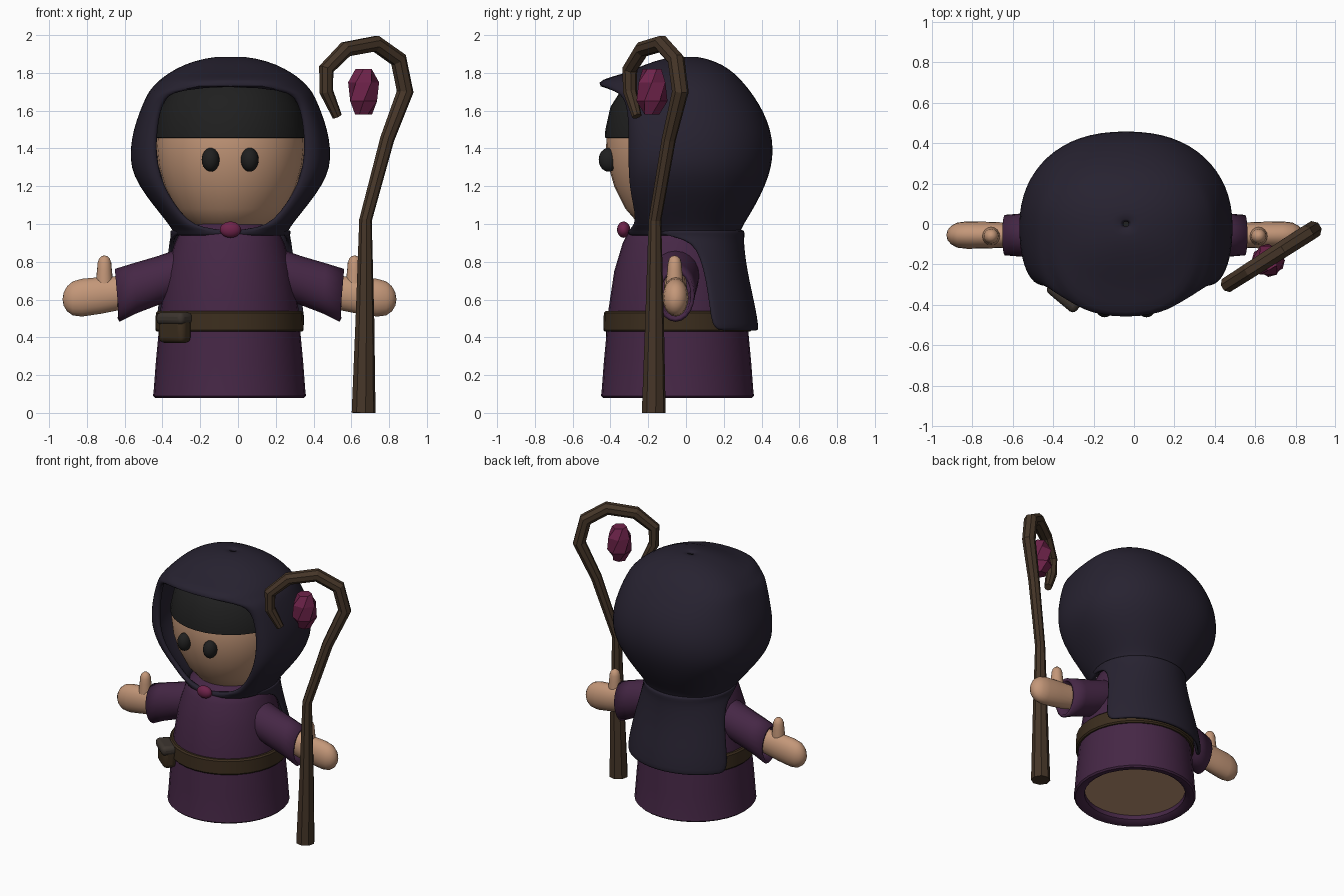
import bpy, bmesh
from math import sin, cos, pi, radians, asin
from mathutils import Vector

if "Cube" in bpy.data.objects:
    bpy.data.objects.remove(bpy.data.objects["Cube"])

CX, CY = -0.045, -0.045   # axis of the figure


def material(name, rgb):
    m = bpy.data.materials.new(name)
    m.diffuse_color = (*rgb, 1)
    m.use_nodes = True
    m.node_tree.nodes["Principled BSDF"].inputs["Base Color"].default_value = m.diffuse_color
    return m


purple = material("purple_cloth", (.06, .02, .06))
dark = material("dark_cloth", (.02, .016, .03))
skin = material("skin", (.55, .31, .19))
black = material("black", (.014, .014, .014))
leather = material("leather", (.045, .027, .013))
flap_grey = material("flap_leather", (.045, .035, .028))
wood = material("wood", (.06, .036, .021))
gem_red = material("gem", (.16, .017, .07))


def finish(ob, mat, smooth=True, angle=40):
    ob.data.materials.append(mat)
    bpy.ops.object.select_all(action='DESELECT')
    ob.select_set(True)
    bpy.context.view_layer.objects.active = ob
    if smooth:
        bpy.ops.object.shade_smooth_by_angle(angle=radians(angle))
    return ob


def loft(name, rings, mat, closed=True, caps=True, thick=0, subsurf=0, smooth=True):
    """Skin a list of equal-length point rings."""
    bm = bmesh.new()
    rows = [[bm.verts.new(p) for p in r] for r in rings]
    n = len(rows[0])
    for a, b in zip(rows, rows[1:]):
        for i in range(n if closed else n - 1):
            j = (i + 1) % n
            bm.faces.new((a[i], a[j], b[j], b[i]))
    if caps:
        bm.faces.new(rows[0])
        bm.faces.new(rows[-1])
    bmesh.ops.remove_doubles(bm, verts=bm.verts, dist=1e-4)
    bmesh.ops.recalc_face_normals(bm, faces=bm.faces)
    me = bpy.data.meshes.new(name)
    bm.to_mesh(me)
    bm.free()
    ob = bpy.data.objects.new(name, me)
    bpy.context.collection.objects.link(ob)
    if thick:
        s = ob.modifiers.new("thickness", 'SOLIDIFY')
        s.thickness, s.offset = thick, -1
    finish(ob, mat, smooth, 60 if subsurf else 40)
    if subsurf:
        ob.modifiers.new("smooth", 'SUBSURF').levels = subsurf
        ob.modifiers["smooth"].render_levels = subsurf
    return ob


def lathe(name, profile, mat, n=32, center=(CX, CY), **kw):
    return loft(name, [[(center[0] + r * cos(2 * pi * i / n), center[1] + r * sin(2 * pi * i / n), z)
                        for i in range(n)] for r, z in profile], mat, **kw)


def ball(name, loc, size, mat, rot=(0, 0, 0)):
    bpy.ops.mesh.primitive_uv_sphere_add(segments=20, ring_count=12, radius=1, location=loc, rotation=rot)
    ob = bpy.context.object
    ob.name, ob.scale = name, size
    return finish(ob, mat)


def box(name, loc, size, mat, rot, bevel):
    bpy.ops.mesh.primitive_cube_add(size=1, location=loc, rotation=rot)
    ob = bpy.context.object
    ob.name, ob.scale = name, size
    bpy.ops.object.transform_apply(location=False, rotation=False)
    b = ob.modifiers.new("bevel", 'BEVEL')
    b.width, b.segments = bevel, 3
    return finish(ob, mat)


# Robe with open hem, and the body seen inside it
lathe("robe", [(.33, .2), (.335, .1), (.36, .082), (.395, .08), (.405, .09), (.402, .11), (.39, .27), (.375, .43),
               (.365, .55), (.335, .75), (.29, .9), (.26, .96), (.2, 1.0)], purple, caps=False)
lathe("inner_body", [(.34, .13), (.34, .16)], skin)
lathe("belt", [(.36, .43), (.385, .43), (.393, .44), (.39, .53), (.38, .54), (.35, .54)], leather, caps=False)

# Belt pouch
turn = (0, 0, radians(-40))
box("pouch", (-.335, -.345, .445), (.175, .09, .15), leather, turn, .03)
box("pouch_flap", (-.337, -.348, .5), (.185, .105, .065), flap_grey, turn, .025)

# Head, hair and eyes
head = [(.12, .96), (.22, 1.0), (.29, 1.08), (.35, 1.2), (.382, 1.31), (.393, 1.41), (.388, 1.5),
        (.36, 1.62), (.29, 1.72), (.16, 1.79), (.02, 1.81)]
lathe("head", head, skin, center=(CX + .005, -.03))
lathe("hair", [(.38, 1.455), (.4, 1.457), (.397, 1.5), (.37, 1.62), (.3, 1.73), (.17, 1.8), (.02, 1.82)],
      black, center=(CX + .005, -.03))
for x, side in ((-.145, "left"), (.062, "right")):
    ball(side + "_eye", (x, -.41, 1.34), (.047, .052, .063), black)


# Hood: each row is (z, half width, back y, opening half width, front y)
def hood_row(z, a, back, e, front, nf=6, nb=16):
    pts = []
    for i in range(nf):
        t = pi / 2 * (1 - i / nf)
        pts.append((e + (a - e) * abs(cos(t)) ** .8 if i else e, front * sin(t) ** .9))
    for i in range(nb // 2 + 1):
        t = pi / 2 * i / (nb // 2)
        pts.append((a * max(cos(t), 0) ** .87, back * sin(t) ** .95))
    pts[-1] = (0, back)
    full = pts + [(-x, y) for x, y in reversed(pts[:-1])]
    return [(CX + .005 + x, y, z) for x, y in full]


hood_rows = [(.935, .3, .285, 0, -.31), (.96, .305, .29, 0, -.315), (.985, .32, .3, .15, -.29),
             (1.02, .345, .32, .23, -.27), (1.1, .41, .37, .30, -.285), (1.2, .485, .42, .355, -.305),
             (1.3, .53, .455, .385, -.31), (1.4, .532, .465, .395, -.31), (1.5, .515, .45, .39, -.31),
             (1.6, .48, .41, .375, -.315), (1.67, .45, .365, .34, -.335), (1.705, .43, .34, .26, -.38),
             (1.73, .41, .32, 0, -.475), (1.765, .375, .29, 0, -.46), (1.795, .335, .26, 0, -.33),
             (1.845, .25, .195, 0, -.22), (1.88, .13, .1, 0, -.11), (1.892, .01, .01, 0, -.01)]
loft("hood", [hood_row(*r) for r in hood_rows], dark, closed=False, caps=False, thick=.035, subsurf=1)


# Cape hanging down the back: (z, half width, back y, side edge y)
def cape_row(z, a, back, edge, n=20):
    t0 = asin(edge / back)
    return [(CX + .005 + a * cos(t0 + (pi - 2 * t0) * i / n), back * sin(t0 + (pi - 2 * t0) * i / n), z)
            for i in range(n + 1)]


cape_rows = [(.97, .305, .29, -.2), (.935, .3, .285, -.06), (.9, .305, .283, .03), (.82, .325, .29, .07), (.7, .36, .31, .1),
             (.55, .395, .345, .12), (.46, .408, .358, .13), (.435, .41, .36, .17)]
loft("cape", [cape_row(*r) for r in cape_rows], dark, closed=False, caps=False, thick=.025, subsurf=1)
ball("brooch", (-.04, -.33, .97), (.056, .035, .043), gem_red)


# Arms, mirrored left and right
def tube(name, side, stations, mat, n=20, **kw):
    """Stations: (distance from axis, z, radius y, radius z)."""
    return loft(name, [[(CX + side * (d + lean * sin(2 * pi * i / n)), -.055 + ry * cos(2 * pi * i / n),
                         z + rz * sin(2 * pi * i / n)) for i in range(n)] for d, z, ry, rz, lean in stations],
                mat, **kw)


for s, side in ((-1, "left"), (1, "right")):
    tube(side + "_sleeve", s, [(.1, .77, .13, .12, 0), (.25, .745, .13, .13, 0), (.38, .7, .12, .13, 0),
                               (.5, .66, .108, .132, .01), (.595, .622, .1, .14, .012)],
         purple, caps=False, thick=.02)
    tube(side + "_hand", s, [(.4, .68, .06, .07, 0), (.58, .635, .062, .09, 0), (.68, .622, .066, .097, 0),
                             (.78, .61, .068, .1, 0), (.83, .606, .062, .09, 0), (.86, .604, .046, .066, 0),
                             (.878, .602, .025, .035, 0), (.883, .602, .004, .005, 0)], skin)
    lathe(side + "_thumb", [(.047, .62), (.045, .7), (.039, .76), (.036, .795), (.028, .818), (.015, .83), (.002, .833)],
          skin, n=16, center=(CX + s * .662, -.06))

# Crooked staff: (x, z, radius), the crook lies in a slanted vertical plane
path = [(.665, 0, .064), (.672, .5, .05), (.675, 1.02, .034), (.79, 1.45, .038), (.885, 1.7, .045), (.85, 1.87, .046),
        (.73, 1.955, .045), (.57, 1.925, .043), (.467, 1.82, .041), (.468, 1.7, .037), (.525, 1.57, .026)]
plane_x = Vector((.85, .53, 0))
plane_n = Vector((.53, -.85, 0))
pts = [Vector((x, -.03 + (x - .885) * .64, z)) for x, z, r in path]
rings = []
for i, (p, (_, _, r)) in enumerate(zip(pts, path)):
    d_in = (p - pts[max(i - 1, 0)]).normalized()
    d_out = (pts[min(i + 1, len(pts) - 1)] - p).normalized()
    side = plane_n.cross((d_in + d_out).normalized()).normalized()
    rings.append([p + r * (side * cos(pi / 4 * k + pi / 8) + plane_n.normalized() * sin(pi / 4 * k + pi / 8))
                  for k in range(8)])
loft("staff", rings, wood, smooth=False)

# Faceted gem floating in the crook
gem = []
for z, r, twist in ((-.12, .045, 0), (-.05, .082, .5), (.05, .082, 1), (.12, .05, 1.5)):
    gem.append([(.665 + r * cos(pi / 3 * (k + twist)), -.18 + r * sin(pi / 3 * (k + twist)), 1.7 + z)
                for k in range(6)])
loft("staff_gem", gem, gem_red, smooth=False)
